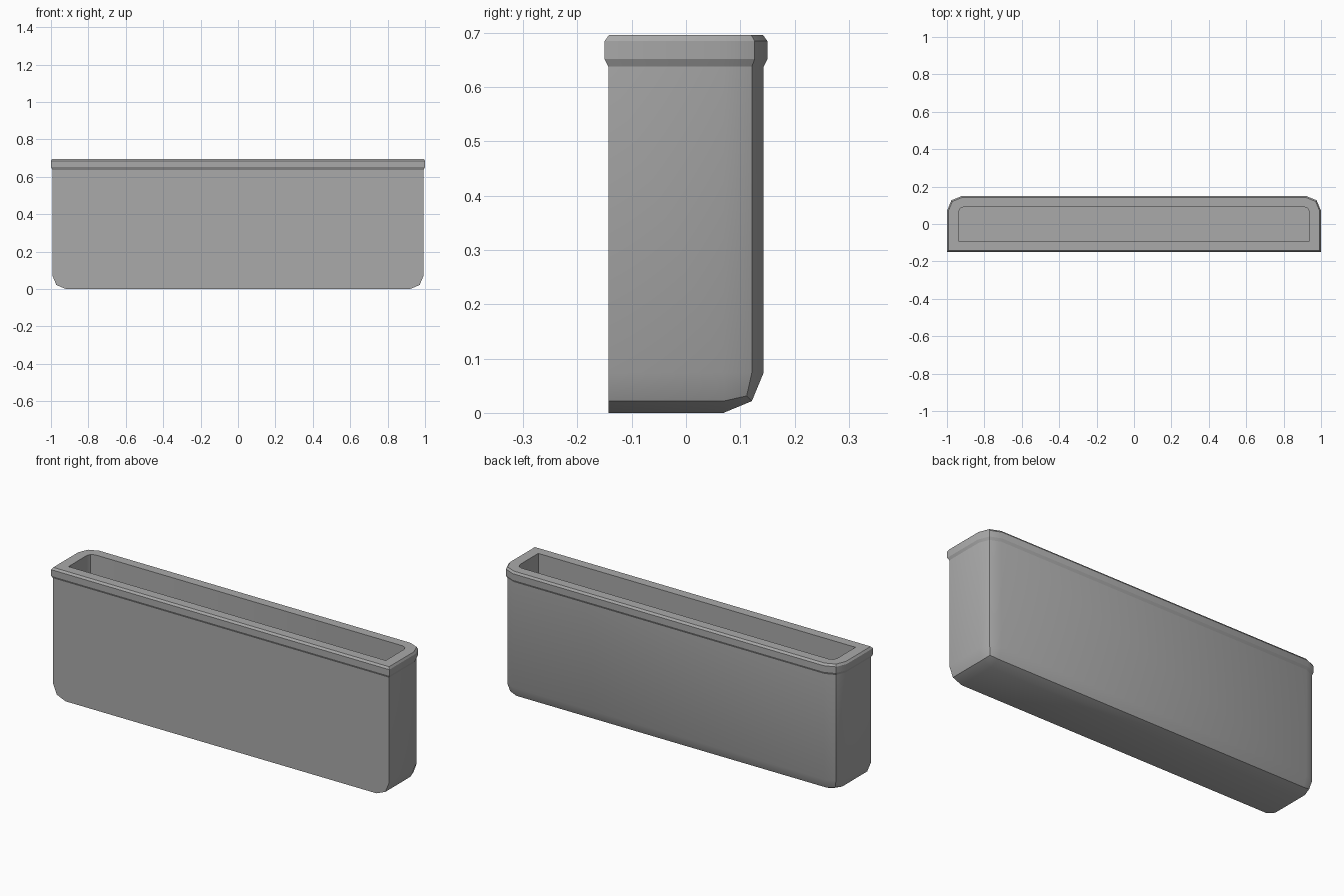
import bpy, bmesh
from mathutils import Matrix

if "Cube" in bpy.data.objects:
    bpy.data.objects.remove(bpy.data.objects["Cube"], do_unlink=True)

grey = bpy.data.materials.new("plain grey")
grey.use_nodes = True
grey.diffuse_color = (0.4, 0.4, 0.4, 1)
grey.node_tree.nodes["Principled BSDF"].inputs["Base Color"].default_value = (0.4, 0.4, 0.4, 1)

HX, HY, TOP, RADIUS = 0.993, 0.143, 0.638, 0.074   # outer body
RINGS = (   # half width, half depth, back corner radius, height
    (1.0, 0.15, 0.08, 0.652),        # rim flare
    (1.0, 0.15, 0.08, 0.685),        # rim side
    (0.993, 0.142, 0.074, 0.696),    # rim top chamfer
    (0.938, 0.092, 0.03, 0.696),     # flat lip
    (0.938, 0.092, 0.03, 0.055),     # cavity walls
)

# Body: a box with rounded back and lower edges
bm = bmesh.new()
bmesh.ops.create_cube(bm, size=1, matrix=Matrix.Translation((0, 0, TOP / 2))
                      @ Matrix.Diagonal((2 * HX, 2 * HY, TOP, 1)))
rounded = []
for e in bm.edges:
    a, b = (v.co for v in e.verts)
    back = a.y > 0 and b.y > 0
    low = a.z < 0.1 and b.z < 0.1
    upright = abs(a.z - b.z) > 0.1
    along_y = abs(a.y - b.y) > 0.1
    if (back and (upright or low)) or (low and along_y):
        rounded.append(e)
bmesh.ops.bevel(bm, geom=rounded, offset=RADIUS, offset_type='OFFSET',
                segments=2, profile=0.5, affect='EDGES')

# Open the top
top = [f for f in bm.faces if all(abs(v.co.z - TOP) < 1e-4 for v in f.verts)]
bmesh.ops.delete(bm, geom=top, context='FACES_ONLY')
loop = [e for e in bm.edges if e.is_boundary]


def place(v, old, new):
    """Move a vertex from one ring outline to the next, keeping its corner place."""
    hx, hy, r, z = new
    k = r / old[2]
    x = hx - (old[0] - abs(v.co.x)) * k
    y = hy - (old[1] - abs(v.co.y)) * k
    v.co = (x if v.co.x > 0 else -x, y if v.co.y > 0 else -y, z)


# Rim, lip and cavity walls, extruded ring by ring
old = (HX, HY, RADIUS, TOP)
for ring in RINGS:
    geom = bmesh.ops.extrude_edge_only(bm, edges=loop)["geom"]
    verts = {g for g in geom if isinstance(g, bmesh.types.BMVert)}
    loop = [g for g in geom if isinstance(g, bmesh.types.BMEdge)
            and all(v in verts for v in g.verts)]
    for v in verts:
        place(v, old, ring)
    old = ring

# Cavity floor
bmesh.ops.contextual_create(bm, geom=loop)
bmesh.ops.recalc_face_normals(bm, faces=bm.faces[:])

mesh = bpy.data.meshes.new("trough")
bm.to_mesh(mesh)
bm.free()
mesh.materials.append(grey)
trough = bpy.data.objects.new("trough", mesh)
bpy.context.collection.objects.link(trough)

# Soft outer bends, crisp corners
bpy.ops.object.select_all(action='DESELECT')
trough.select_set(True)
bpy.context.view_layer.objects.active = trough
bpy.ops.object.shade_smooth_by_angle(angle=0.45)
